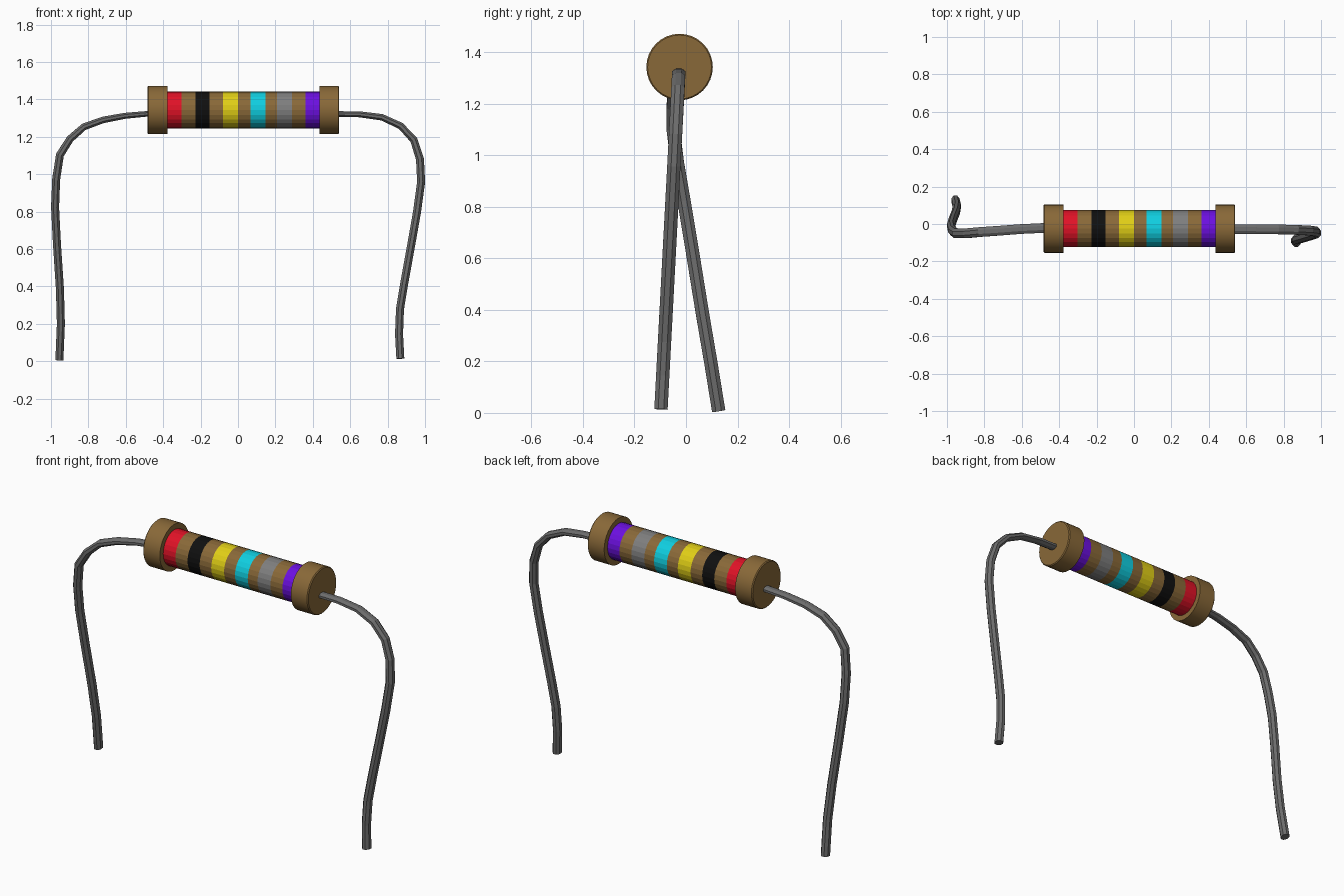
import bpy, bmesh, math
from mathutils import Vector

if "Cube" in bpy.data.objects:
    bpy.data.objects.remove(bpy.data.objects["Cube"])

CY, CZ = -0.025, 1.343      # axis of the resistor body


def mat(name, r, g, b):
    m = bpy.data.materials.new(name)
    m.diffuse_color = (r, g, b, 1)
    m.use_nodes = True
    m.node_tree.nodes["Principled BSDF"].inputs["Base Color"].default_value = m.diffuse_color
    return m


brown = mat("brown", 0.25, 0.14, 0.04)
metal = mat("wire grey", 0.15, 0.15, 0.15)
bands = [mat("red", 0.75, 0.006, 0.02), mat("black", 0.005, 0.005, 0.005),
         mat("yellow", 0.75, 0.62, 0.008), mat("cyan", 0.005, 0.62, 0.75),
         mat("band grey", 0.21, 0.21, 0.21), mat("violet", 0.15, 0.005, 0.75)]


def skin(name, rings, mats, index=lambda i: 0):
    """Join rings of points into a capped tube; index picks a material per segment."""
    bm = bmesh.new()
    vs = [[bm.verts.new(p) for p in ring] for ring in rings]
    n = len(vs[0])
    for i in range(len(vs) - 1):
        for j in range(n):
            k = (j + 1) % n
            f = bm.faces.new((vs[i][j], vs[i][k], vs[i + 1][k], vs[i + 1][j]))
            f.material_index = index(i)
    bm.faces.new(vs[0][::-1])
    bm.faces.new(vs[-1])
    bmesh.ops.recalc_face_normals(bm, faces=bm.faces)
    me = bpy.data.meshes.new(name)
    bm.to_mesh(me)
    bm.free()
    for m in mats:
        me.materials.append(m)
    ob = bpy.data.objects.new(name, me)
    bpy.context.collection.objects.link(ob)
    return ob


def circle(x, r, n=24):
    return [(x, CY + r * math.cos(2 * math.pi * j / n),
             CZ + r * math.sin(2 * math.pi * j / n)) for j in range(n)]


# Striped body: odd segments are brown, even ones are coloured bands
cuts = [-0.378, -0.302, -0.227, -0.152, -0.080, 0.0,
        0.068, 0.147, 0.208, 0.288, 0.362, 0.437]
skin("striped_body", [circle(x, 0.099) for x in cuts], [brown] + bands,
     lambda i: 0 if i % 2 else i // 2 + 1)

# End caps with a slightly softened outer rim
for name, inner, outer in (("left_cap", -0.378, -0.484), ("right_cap", 0.436, 0.541)):
    s = math.copysign(0.005, outer - inner)
    cap = skin(name, [circle(inner, 0.129, 32), circle(outer - s, 0.129, 32),
                      circle(outer, 0.124, 32)], [brown])
    bpy.ops.object.select_all(action='DESELECT')
    cap.select_set(True)
    bpy.context.view_layer.objects.active = cap
    bpy.ops.object.shade_smooth_by_angle(angle=math.radians(30))


# Bent wire leads: slightly flattened tube, thinner where it meets the cap
def lead(name, path, n=8):
    pts = [Vector(p) for p in path]
    rings = []
    for i, p in enumerate(pts):
        t = (pts[min(i + 1, len(pts) - 1)] - pts[max(i - 1, 0)]).normalized()
        side = Vector((0, 1, 0))
        side = (side - t * side.dot(t)).normalized()
        up = side.cross(t)
        thick = 0.015 + 0.007 * min(1, i / 5)
        ring = []
        for j in range(n):
            a = 2 * math.pi * (j + 0.5) / n
            ring.append(p + side * 0.028 * math.cos(a) + up * thick * 1.05 * math.sin(a))
        rings.append(ring)
    skin(name, rings, [metal])


right = [(0.52, 1.322), (0.65, 1.32), (0.77, 1.304), (0.87, 1.258), (0.94, 1.183),
         (0.973, 1.08), (0.979, 0.958), (0.957, 0.797), (0.925, 0.616),
         (0.888, 0.412), (0.866, 0.278), (0.861, 0.145), (0.868, 0.014)]
lead("right_lead", [(x, -0.098 + 0.053 * z, z) for x, z in right])

lead("left_lead", [(-0.46, -0.02, 1.325), (-0.604, -0.027, 1.312), (-0.722, -0.036, 1.29),
                   (-0.824, -0.043, 1.253), (-0.898, -0.050, 1.188), (-0.952, -0.050, 1.103),
                   (-0.972, -0.034, 0.974), (-0.978, -0.008, 0.824), (-0.968, 0.025, 0.626),
                   (-0.952, 0.064, 0.385), (-0.947, 0.096, 0.198), (-0.955, 0.127, 0.007)])
